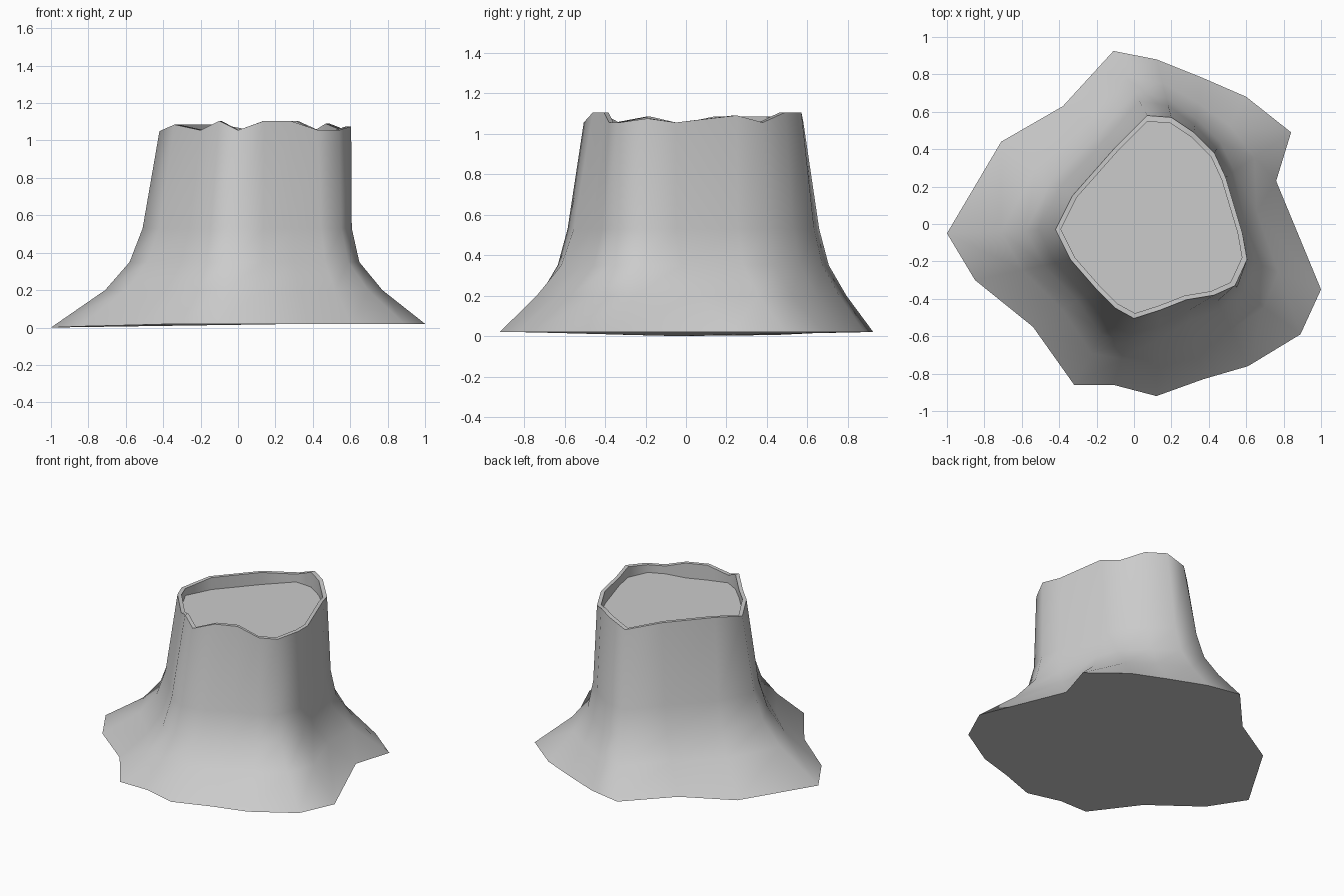
import bpy, bmesh, math

if "Cube" in bpy.data.objects:
    bpy.data.objects.remove(bpy.data.objects["Cube"])

# Root outline on the ground and broken rim outline, counter-clockwise from the right
base = [(1.0, -.35), (.76, .23), (.84, .49), (.60, .68), (.37, .78), (.12, .88),
        (-.11, .925), (-.38, .63), (-.71, .44), (-1.0, -.05), (-.85, -.30), (-.54, -.55),
        (-.32, -.86), (-.11, -.86), (.12, -.92), (.37, -.83), (.61, -.76), (.89, -.59)]
rim = [(.605, -.19), (.58, -.05), (.49, .25), (.43, .38), (.32, .49), (.20, .57),
       (.07, .58), (-.10, .41), (-.33, .15), (-.42, -.03), (-.34, -.19), (-.20, -.35),
       (-.10, -.45), (.0, -.505), (.14, -.46), (.28, -.405), (.43, -.38), (.54, -.33)]
rim_z = [1.075, 1.055, 1.09, 1.055, 1.105, 1.105, 1.055, 1.085, 1.085,
         1.05, 1.085, 1.055, 1.105, 1.055, 1.105, 1.105, 1.055, 1.055]
base_z = {8: .005, 9: .0, 10: .006, 7: .014, 11: .014}
N = len(base)

bm = bmesh.new()


def ring(points):
    return [bm.verts.new(p) for p in points]


def flare(z, lo, left, right):
    """Section between roots and rim; the right side pulls in faster than the left."""
    pts = []
    for b, r in zip(base, rim):
        c = b[0] / math.hypot(*b)
        f = min(lo + (right * c if c > 0 else -left * c), 1.0)
        pts.append((b[0] + (r[0] - b[0]) * f, b[1] + (r[1] - b[1]) * f, z))
    return ring(pts)


def inset(z_list):
    return ring([(.1 + (x - .1) * .945, y * .945, z) for (x, y), z in zip(rim, z_list)])


# Flared trunk, thin bark rim, inner bark wall
rings = [ring([(x, y, base_z.get(i, .02)) for i, (x, y) in enumerate(base)]),
         flare(.2, .37, .13, .22), flare(.35, .625, .10, .28), flare(.53, .765, .08, .24),
         ring([(x, y, z) for (x, y), z in zip(rim, rim_z)]),
         inset(rim_z), inset([1.0] * N)]
for a, b in zip(rings, rings[1:]):
    for i in range(N):
        j = (i + 1) % N
        bm.faces.new((a[i], a[j], b[j], b[i])).smooth = True

# Cut wood surface and underside
bm.faces.new(rings[-1])
bm.faces.new(rings[0][::-1])

# Crisp edges at ground, rim and cut surface
for k in (0, 4, 5, 6):
    for i in range(N):
        bm.edges.get((rings[k][i], rings[k][(i + 1) % N])).smooth = False

mesh = bpy.data.meshes.new("tree_stump")
bm.to_mesh(mesh)
bm.free()
stump = bpy.data.objects.new("tree_stump", mesh)
bpy.context.collection.objects.link(stump)
